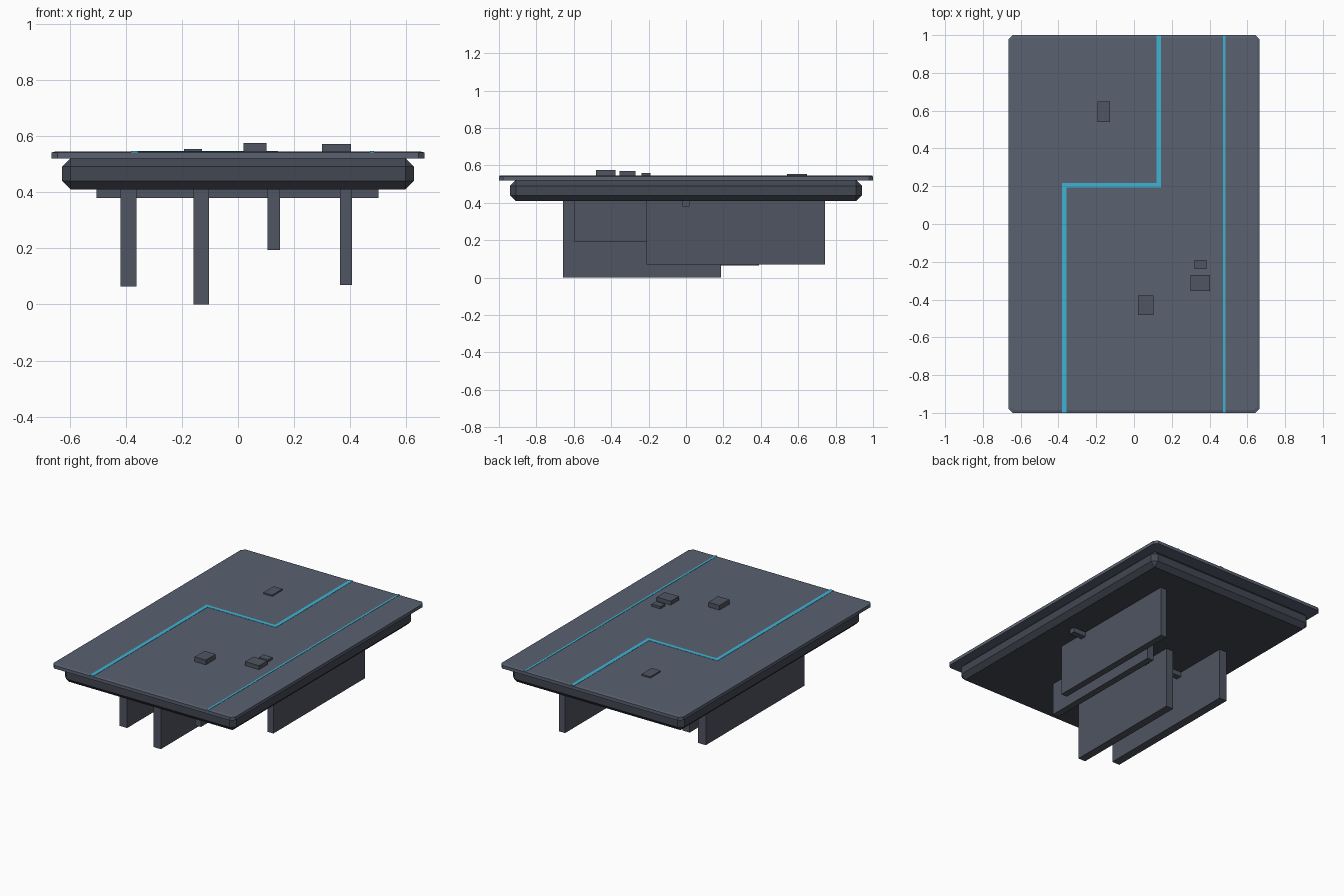
import bpy, bmesh

if "Cube" in bpy.data.objects:
    bpy.data.objects.remove(bpy.data.objects["Cube"])


def material(name, rgb):
    m = bpy.data.materials.new(name)
    m.diffuse_color = (*rgb, 1)
    m.use_nodes = True
    m.node_tree.nodes["Principled BSDF"].inputs["Base Color"].default_value = m.diffuse_color
    return m


PANEL = material("panel_grey", (0.10, 0.12, 0.16))
HULL = material("dark_grey", (0.055, 0.063, 0.085))
FIN = material("fin_grey", (0.08, 0.09, 0.12))
GLOW = material("cyan", (0.05, 0.45, 0.65))


def finish(name, bm, mat):
    bmesh.ops.recalc_face_normals(bm, faces=bm.faces)
    me = bpy.data.meshes.new(name)
    bm.to_mesh(me)
    bm.free()
    me.materials.append(mat)
    ob = bpy.data.objects.new(name, me)
    bpy.context.collection.objects.link(ob)
    return ob


def box(name, xs, ys, zs, mat, bevel=0):
    bm = bmesh.new()
    bmesh.ops.create_cube(bm, size=1)
    for v in bm.verts:
        v.co = [r[0] if c < 0 else r[1] for c, r in zip(v.co, (xs, ys, zs))]
    if bevel:
        bmesh.ops.bevel(bm, geom=bm.edges[:], offset=bevel, segments=1,
                        affect='EDGES', profile=0.5)
    return finish(name, bm, mat)


def ring(bm, hx, hy, c, z):
    # rectangle with clipped corners
    pts = [(hx, hy - c), (hx - c, hy), (c - hx, hy), (-hx, hy - c),
           (-hx, c - hy), (c - hx, -hy), (hx - c, -hy), (hx, c - hy)]
    return [bm.verts.new((x, y, z)) for x, y in pts]


# top deck with clipped corners and a slim sloped rim
bm = bmesh.new()
rings = [ring(bm, 0.665, 1.0, 0.022, 0.52),
         ring(bm, 0.665, 1.0, 0.022, 0.541),
         ring(bm, 0.65, 0.985, 0.016, 0.545)]
bm.faces.new(rings[0])
bm.faces.new(rings[-1])
for a, b in zip(rings, rings[1:]):
    for i in range(8):
        j = (i + 1) % 8
        bm.faces.new((a[i], a[j], b[j], b[i]))
finish("top_deck", bm, PANEL)

# chamfered underbody
box("underbody", (-0.627, 0.627), (-0.94, 0.94), (0.41, 0.521), HULL, 0.03)

# hanging fins: x range, y range, lowest z
fins = [((-0.418, -0.362), (-0.64, 0.39), 0.064),
        ((-0.158, -0.104), (-0.657, 0.187), 0.0),
        ((0.105, 0.150), (-0.60, 0.31), 0.193),
        ((0.363, 0.407), (-0.212, 0.743), 0.07)]
for i, (xs, ys, z) in enumerate(fins):
    box(f"hanging_fin_{i + 1}", xs, ys, (z, 0.42), FIN)

# cross bar under the body
box("cross_bar", (-0.505, 0.50), (-0.02, 0.02), (0.379, 0.42), FIN)

# small blocks on the deck: x range, y range, top z
blocks = [((-0.193, -0.128), (0.54, 0.648), 0.554),
          ((0.02, 0.102), (-0.482, -0.378), 0.576),
          ((0.30, 0.403), (-0.355, -0.27), 0.571),
          ((0.32, 0.385), (-0.238, -0.19), 0.56)]
for i, (xs, ys, z) in enumerate(blocks):
    box(f"deck_block_{i + 1}", xs, ys, (0.535, z), FIN)

# cyan light strips, almost flush with the deck
strips = [((0.118, 0.143), (0.192, 0.998)),
          ((-0.382, 0.143), (0.192, 0.217)),
          ((-0.382, -0.357), (-0.998, 0.217)),
          ((0.471, 0.484), (-0.998, 0.998))]
for i, (xs, ys) in enumerate(strips):
    box(f"light_strip_{i + 1}", xs, ys, (0.538, 0.5465 + i * 0.0001), GLOW)
